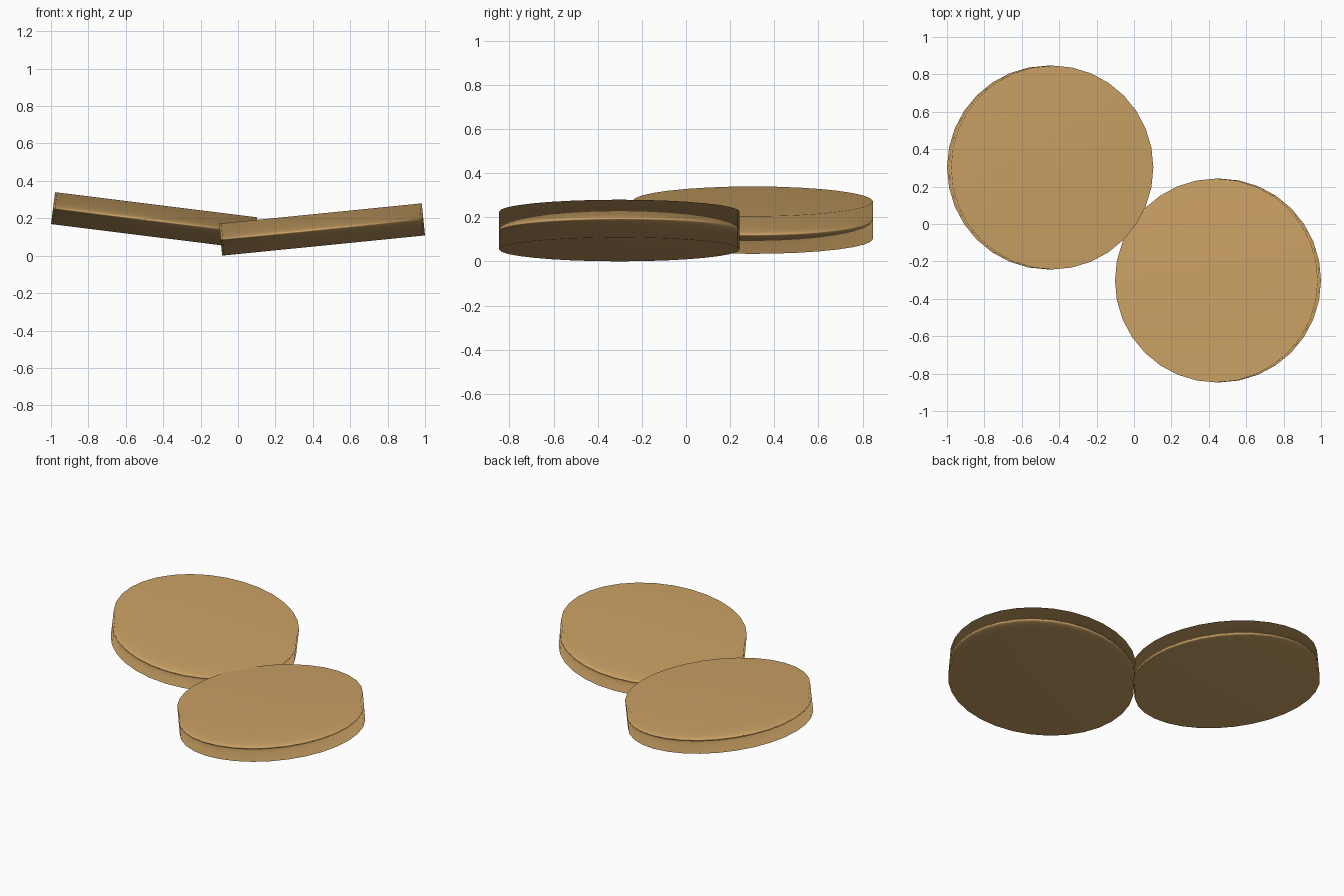
import bpy
from math import radians

if "Cube" in bpy.data.objects:
    bpy.data.objects.remove(bpy.data.objects["Cube"])

RADIUS = 0.545
THICKNESS = 0.172

tan = bpy.data.materials.new("tan")
tan.diffuse_color = (0.60, 0.36, 0.13, 1.0)
tan.use_nodes = True
tan.node_tree.nodes["Principled BSDF"].inputs["Base Color"].default_value = tan.diffuse_color


def disc(name, location, tilt):
    """Thick round disc, tilted about the y axis, with soft rim shading."""
    bpy.ops.mesh.primitive_cylinder_add(
        vertices=32, radius=RADIUS, depth=THICKNESS,
        location=location, rotation=(0, radians(tilt), 0))
    obj = bpy.context.object
    obj.name = name
    obj.data.materials.append(tan)
    bpy.ops.object.shade_smooth()
    # Area weighting keeps the caps flat-looking and blends only the rim
    weighted = obj.modifiers.new("soft_rim", 'WEIGHTED_NORMAL')
    weighted.mode = 'FACE_AREA'
    return obj


# Two discs touching at the centre, each rising towards its outer side
disc("left_disc", (-0.448, 0.302, 0.187), 7.1)
disc("right_disc", (0.449, -0.302, 0.140), -5.7)
